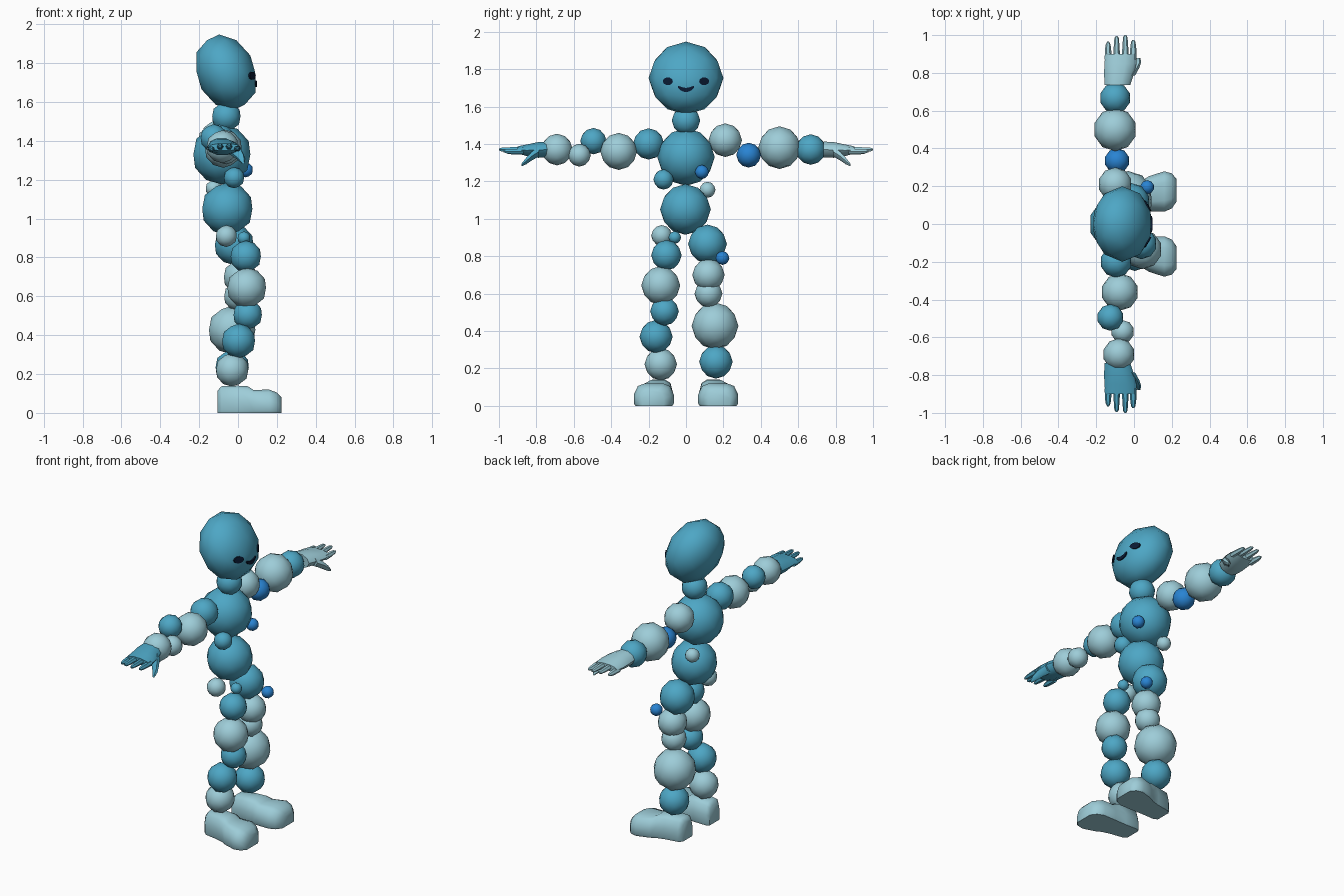
import bpy, bmesh, math
from mathutils import Vector
from mathutils.bvhtree import BVHTree

if "Cube" in bpy.data.objects:
    bpy.data.objects.remove(bpy.data.objects["Cube"])


def material(name, rgb):
    m = bpy.data.materials.new(name)
    m.diffuse_color = (*rgb, 1)
    m.use_nodes = True
    m.node_tree.nodes["Principled BSDF"].inputs["Base Color"].default_value = m.diffuse_color
    return m


TEAL = material("teal", (0.075, 0.385, 0.56))
LIGHT = material("pale_blue", (0.34, 0.61, 0.69))
BLUE = material("bright_blue", (0.022, 0.23, 0.65))
DARK = material("dark_navy", (0.003, 0.01, 0.033))


def finish(name, bm, mat, angle=50):
    bmesh.ops.recalc_face_normals(bm, faces=bm.faces)
    me = bpy.data.meshes.new(name)
    bm.to_mesh(me)
    bm.free()
    me.shade_smooth()
    me.set_sharp_from_angle(angle=math.radians(angle))
    me.materials.append(mat)
    ob = bpy.data.objects.new(name, me)
    bpy.context.collection.objects.link(ob)
    return ob


def ball(name, mat, x, y, z, r):
    bm = bmesh.new()
    bmesh.ops.create_icosphere(bm, subdivisions=2, radius=r * 1.02)
    bmesh.ops.translate(bm, verts=bm.verts, vec=(x, y, z))
    return finish(name, bm, mat)


def loft(bm, rings):
    rows = [[bm.verts.new(p) for p in ring] for ring in rings]
    n = len(rows[0])
    for a, b in zip(rows, rows[1:]):
        for i in range(n):
            bm.faces.new((a[i], a[(i + 1) % n], b[(i + 1) % n], b[i]))
    bm.faces.new(rows[0])
    bm.faces.new(rows[-1])


def ellipse(x, y, z, hx, hz, n=10):
    return [(x + hx * math.cos(t), y, z + hz * math.sin(t))
            for t in (2 * math.pi * i / n for i in range(n))]


# torso and neck
ball("neck", TEAL, -0.06, 0, 1.525, 0.075)
ball("chest", TEAL, -0.083, 0, 1.33, 0.151)
ball("belly", TEAL, -0.055, -0.003, 1.05, 0.133)

# small balls on the body
ball("chest_bead", BLUE, 0.04, 0.085, 1.25, 0.037)
ball("hip_bead", BLUE, 0.07, 0.195, 0.79, 0.036)
ball("waist_ball_right", TEAL, -0.02, -0.12, 1.21, 0.053)
ball("waist_ball_left", LIGHT, -0.125, 0.115, 1.155, 0.042)
ball("hip_ball", LIGHT, -0.06, -0.13, 0.91, 0.055)
ball("groin_ball", TEAL, 0.03, -0.06, 0.90, 0.033)

# limbs: chains of balls
limbs = {
    "right_arm": [
        (TEAL, -0.095, -0.20, 1.40, 0.082), (LIGHT, -0.075, -0.36, 1.36, 0.097),
        (TEAL, -0.125, -0.495, 1.415, 0.069), (LIGHT, -0.06, -0.57, 1.34, 0.06),
        (LIGHT, -0.08, -0.69, 1.37, 0.083)],
    "left_arm": [
        (LIGHT, -0.10, 0.21, 1.42, 0.088), (BLUE, -0.09, 0.335, 1.34, 0.065),
        (LIGHT, -0.10, 0.50, 1.38, 0.112), (TEAL, -0.10, 0.667, 1.37, 0.08)],
    "right_leg": [
        (TEAL, 0.04, -0.105, 0.805, 0.08), (LIGHT, 0.045, -0.135, 0.643, 0.102),
        (TEAL, 0.05, -0.115, 0.505, 0.075), (TEAL, 0.003, -0.16, 0.37, 0.087),
        (LIGHT, -0.03, -0.135, 0.222, 0.085)],
    "left_leg": [
        (TEAL, -0.02, 0.115, 0.865, 0.102), (LIGHT, 0.01, 0.12, 0.70, 0.085),
        (LIGHT, 0.0, 0.12, 0.60, 0.073), (LIGHT, -0.03, 0.155, 0.427, 0.123),
        (TEAL, -0.03, 0.16, 0.235, 0.088)],
}
for limb, balls in limbs.items():
    for i, (mat, *dims) in enumerate(balls, 1):
        ball(f"{limb}_ball_{i}", mat, *dims)


# hands: palm, four fingers and a drooping thumb
def hand(name, mat, side):
    bm = bmesh.new()
    loft(bm, [ellipse(*s) for s in (
        (-0.088, 0.735, 1.37, 0.068, 0.045), (-0.08, 0.79, 1.368, 0.078, 0.044),
        (-0.072, 0.85, 1.366, 0.085, 0.033), (-0.07, 0.90, 1.368, 0.08, 0.02))])
    for x, z, tip in ((-0.137, 1.357, 0.965), (-0.092, 1.37, 0.995),
                      (-0.046, 1.37, 1.0), (-0.004, 1.36, 0.975)):
        loft(bm, [ellipse(x, 0.87, z, 0.019, 0.017, 6),
                  ellipse(x, 0.93, z, 0.016, 0.015, 6),
                  ellipse(x, tip - 0.012, z, 0.012, 0.011, 6),
                  ellipse(x, tip, z, 0.005, 0.005, 6)])
    loft(bm, [ellipse(*s, 6) for s in (
        (-0.03, 0.785, 1.36, 0.035, 0.03), (0.0, 0.825, 1.335, 0.027, 0.027),
        (0.02, 0.855, 1.308, 0.018, 0.02), (0.027, 0.88, 1.287, 0.007, 0.008))])
    for v in bm.verts:
        v.co.y *= side
    finish(name, bm, mat)


hand("right_hand", TEAL, -1)
hand("left_hand", LIGHT, 1)

# feet: flat-soled section lofted from heel to toe
SOLE = [(-0.92, 0), (-1, 0.1), (-1, 0.5), (-0.8, 0.88), (-0.45, 1),
        (0.45, 1), (0.8, 0.88), (1, 0.5), (1, 0.1), (0.92, 0)]
STATIONS = [(-0.105, 0.135, 0.05, 0.115), (-0.085, 0.137, 0.068, 0.137),
            (0.0, 0.145, 0.075, 0.14), (0.05, 0.152, 0.083, 0.137),
            (0.08, 0.16, 0.093, 0.118), (0.16, 0.172, 0.107, 0.12),
            (0.20, 0.175, 0.093, 0.105), (0.225, 0.178, 0.06, 0.08)]
for name, side in (("right_foot", -1), ("left_foot", 1)):
    bm = bmesh.new()
    loft(bm, [[(x, side * (y + u * w), v * h) for u, v in SOLE]
              for x, y, w, h in STATIONS])
    finish(name, bm, LIGHT)

# head: squashed ball with the chin pushed forward
bm = bmesh.new()
bmesh.ops.create_icosphere(bm, subdivisions=2, radius=1)
for v in bm.verts:
    x, y, z = v.co
    v.co = (-0.062 + 0.158 * x - 0.035 * z, 0.2 * y, 1.752 + 0.195 * z)
bmesh.ops.recalc_face_normals(bm, faces=bm.faces)
skin = BVHTree.FromBMesh(bm)
finish("head", bm, TEAL)


# face: thin plates laid on the head
def plate(name, points, faces):
    bm = bmesh.new()
    layers = []
    for lift in (-0.002, 0.0075):
        row = []
        for y, z in points:
            hit = skin.ray_cast(Vector((1, y, z)), Vector((-1, 0, 0)))[0]
            row.append(bm.verts.new((hit.x + lift, y, z)))
        layers.append(row)
    back, front = layers
    for f in faces:
        bm.faces.new([front[i] for i in f])
        bm.faces.new([back[i] for i in reversed(f)])
    rim = [e for e in bm.edges if len(e.link_faces) == 1]
    bmesh.ops.bridge_loops(bm, edges=rim)
    finish(name, bm, DARK, 30)


N = 10
for name, side in (("right_eye", -1), ("left_eye", 1)):
    pts = [(side * 0.097, 1.735)]
    for i in range(N):
        t = 2 * math.pi * i / N
        pts.append((side * 0.097 + 0.027 * math.cos(t), 1.735 + 0.021 * math.sin(t)))
    plate(name, pts, [(0, i + 1, (i + 1) % N + 1) for i in range(N)])

# smiling mouth
pts = []
for i in range(9):
    u = i / 4 - 1
    w = 0.011 * (1 - 0.5 * u ** 4)
    z = 1.689 + 0.017 * u * u
    pts += [(0.043 * u, z - w), (0.043 * u, z + w)]
plate("mouth", pts, [(2 * i, 2 * i + 2, 2 * i + 3, 2 * i + 1) for i in range(8)])
